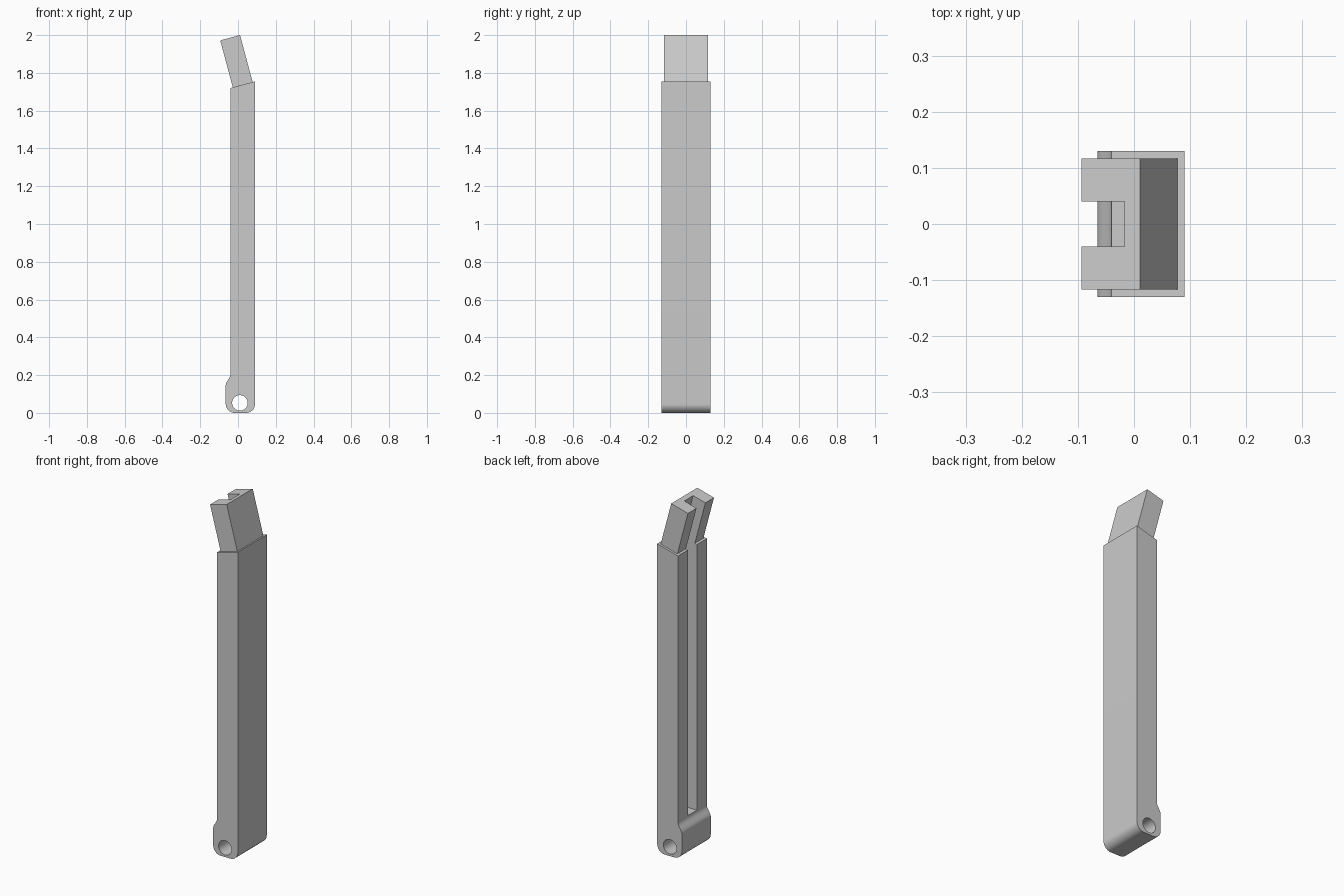
import bpy, bmesh
from math import radians, sin, cos, pi
from mathutils import Vector, Matrix

cube = bpy.data.objects.get("Cube")
if cube:
    bpy.data.objects.remove(cube, do_unlink=True)

grey = bpy.data.materials.new("plain grey")
grey.use_nodes = True
colour = (0.6, 0.6, 0.6, 1)
grey.diffuse_color = colour
grey.node_tree.nodes["Principled BSDF"].inputs["Base Color"].default_value = colour

TILT = radians(15)
LEFT, RIGHT, HALF_DEPTH, TOP = -0.04, 0.09, 0.13, 1.755
BULGE, HALF_SLOT, RIM = -0.065, 0.04, 0.013


def prism(name, outline, direction, matrix=Matrix()):
    """Extrude a closed 3D outline along a direction."""
    bm = bmesh.new()
    face = bm.faces.new([bm.verts.new(p) for p in outline])
    result = bmesh.ops.extrude_face_region(bm, geom=[face])
    verts = [g for g in result["geom"] if isinstance(g, bmesh.types.BMVert)]
    bmesh.ops.translate(bm, verts=verts, vec=Vector(direction))
    bmesh.ops.recalc_face_normals(bm, faces=bm.faces)
    bm.transform(matrix)
    mesh = bpy.data.meshes.new(name)
    bm.to_mesh(mesh)
    bm.free()
    mesh.materials.append(grey)
    obj = bpy.data.objects.new(name, mesh)
    bpy.context.collection.objects.link(obj)
    return obj


def arc(cx, cz, r, start, end, steps=10):
    angles = [radians(start + (end - start) * i / steps) for i in range(steps + 1)]
    return [(cx + r * cos(a), cz + r * sin(a)) for a in angles]


def activate(obj):
    bpy.ops.object.select_all(action="DESELECT")
    obj.select_set(True)
    bpy.context.view_layer.objects.active = obj


def cut(obj, cutter):
    cutter.hide_render = True
    activate(obj)
    mod = obj.modifiers.new("cut", "BOOLEAN")
    mod.operation, mod.solver, mod.object = "DIFFERENCE", "EXACT", cutter
    bpy.ops.object.modifier_apply(modifier=mod.name)
    bpy.data.objects.remove(cutter, do_unlink=True)


# Arm body: rounded foot, bulged heel blending into the straight shank, sloped top
R = 0.047
heel = [(BULGE + (LEFT - BULGE) * (1 - cos(pi * i / 10)) / 2, 0.145 + 0.006 * i)
        for i in range(11)]
side = (arc(BULGE + R, R, R, 270, 180) + heel
        + [(LEFT, TOP - (RIGHT - LEFT) * sin(TILT) / cos(TILT)), (RIGHT, TOP)]
        + arc(RIGHT - R, R, R, 0, -90))
body = prism("arm_body", [(x, -HALF_DEPTH, z) for x, z in side], (0, 2 * HALF_DEPTH, 0))

# Pivot hole through the foot
hole = arc(0.01, 0.053, 0.041, 0, 360, 40)[:-1]
cut(body, prism("hole_cutter", [(x, -0.2, z) for x, z in hole], (0, 0.4, 0)))

# Long slot open towards the heel side
slot = [(-0.2, -HALF_SLOT), (0.049, -HALF_SLOT), (0.049, HALF_SLOT), (-0.2, HALF_SLOT)]
cut(body, prism("slot_cutter", [(x, y, 0.21) for x, y in slot], (0, 0, 2)))

# Tilted tip: channel section standing on the sloped top, inset by the rim
width = (RIGHT - LEFT) / cos(TILT) - 2 * RIM
length = (2 - TOP + RIM * sin(TILT)) / cos(TILT)
half = HALF_DEPTH - RIM
section = [(0, -half), (0, half), (-width, half), (-width, HALF_SLOT),
           (-0.029, HALF_SLOT), (-0.029, -HALF_SLOT), (-width, -HALF_SLOT), (-width, -half)]
place = (Matrix.Translation((RIGHT, 0, TOP)) @ Matrix.Rotation(-TILT, 4, "Y")
         @ Matrix.Translation((-RIM, 0, 0)))
tip = prism("tilted_tip", [(x, y, 0) for x, y in section], (0, 0, length), place)

for obj in (body, tip):
    activate(obj)
    bpy.ops.object.shade_smooth_by_angle(angle=radians(30))
